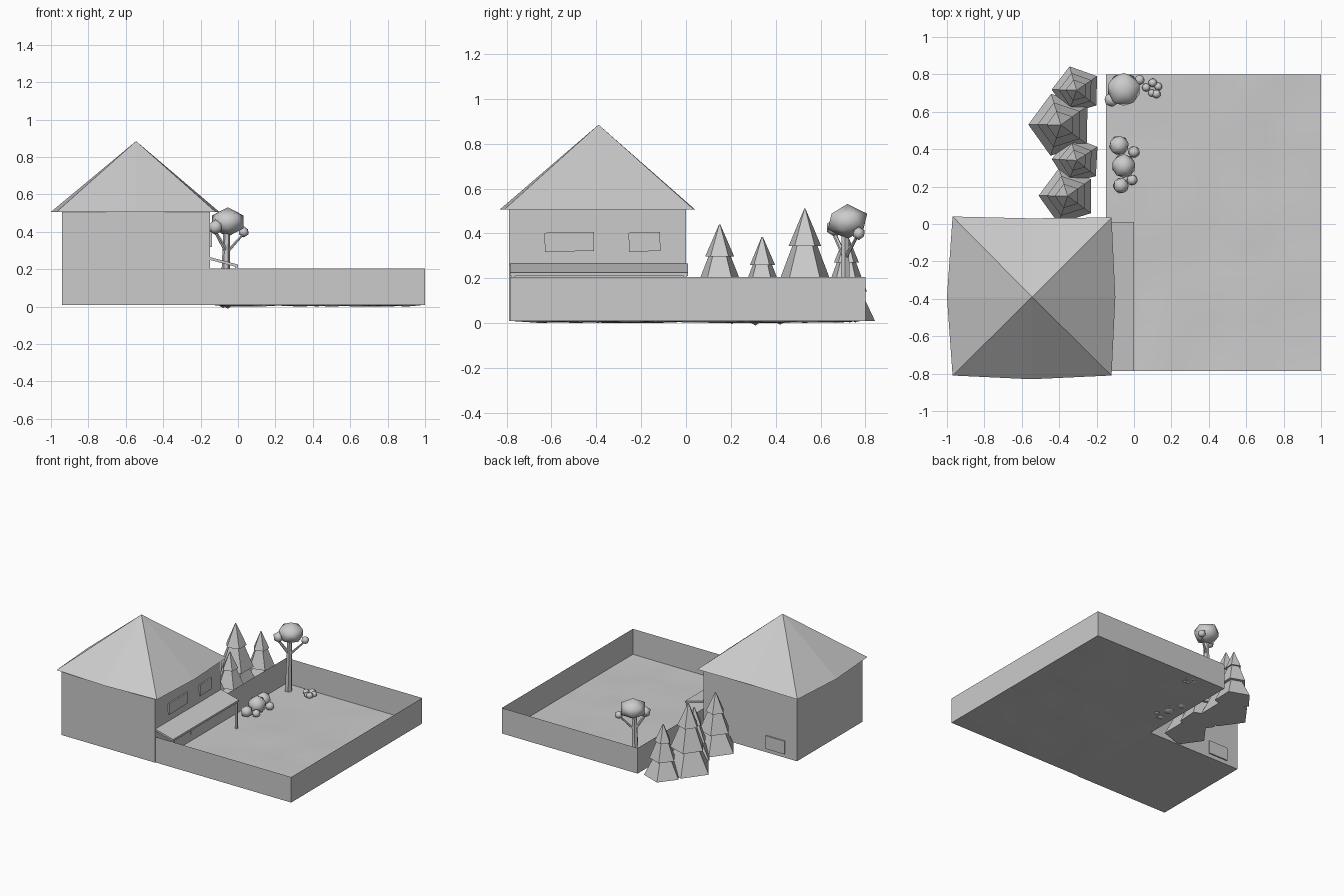
import bpy, bmesh, math, random
from mathutils import Vector

if "Cube" in bpy.data.objects:
    bpy.data.objects.remove(bpy.data.objects["Cube"])
random.seed(4)


def mesh_object(name, verts, faces, smooth=False):
    me = bpy.data.meshes.new(name)
    me.from_pydata([tuple(v) for v in verts], [], faces)
    bm = bmesh.new()
    bm.from_mesh(me)
    bmesh.ops.recalc_face_normals(bm, faces=bm.faces)
    bm.to_mesh(me)
    bm.free()
    me.polygons.foreach_set("use_smooth", [smooth] * len(me.polygons))
    ob = bpy.data.objects.new(name, me)
    bpy.context.collection.objects.link(ob)
    return ob


def box(name, lo, hi, tilt=0.0):
    bpy.ops.mesh.primitive_cube_add(size=1, location=[(a + b) / 2 for a, b in zip(lo, hi)])
    ob = bpy.context.object
    ob.name = name
    ob.scale = [b - a for a, b in zip(lo, hi)]
    ob.rotation_euler = (tilt, 0, 0)
    return ob


def ball(name, x, y, z, r, squash=1.0):
    bpy.ops.mesh.primitive_ico_sphere_add(subdivisions=1, radius=r, location=(x, y, z),
                                          rotation=(0, 0, random.uniform(0, 6)))
    ob = bpy.context.object
    ob.name = name
    ob.scale.z = squash
    bpy.ops.object.shade_smooth()
    return ob


def lathe(name, x, y, profile, sides, start):
    # stacked rings from (radius, height) pairs, closed at both ends
    verts, faces = [], []
    for r, z in profile:
        for i in range(sides):
            a = start + math.tau * i / sides
            verts.append((x + r * math.cos(a), y + r * math.sin(a), z))
    for k in range(len(profile) - 1):
        for i in range(sides):
            j = (i + 1) % sides
            faces.append((k * sides + i, k * sides + j, (k + 1) * sides + j, (k + 1) * sides + i))
    faces += [tuple(range(sides)), tuple(range(len(verts) - sides, len(verts)))]
    return mesh_object(name, verts, faces)


def limb(name, a, b, r1, r2):
    a, b = Vector(a), Vector(b)
    bpy.ops.mesh.primitive_cone_add(vertices=6, radius1=r1, radius2=r2, depth=(b - a).length,
                                    location=(a + b) / 2)
    ob = bpy.context.object
    ob.name = name
    ob.rotation_euler = (b - a).to_track_quat('Z', 'Y').to_euler()
    bpy.ops.object.shade_smooth_by_angle()


# House body and hipped roof with slightly bowed eaves
box("house_body", (-0.94, -0.79, 0.01), (-0.15, 0.0, 0.51))
eave = [(-0.97, -0.81), (-0.55, -0.83), (-0.12, -0.81), (-0.10, -0.39),
        (-0.12, 0.035), (-0.55, 0.03), (-0.97, 0.04), (-1.0, -0.39)]
roof = [(x, y, 0.507) for x, y in eave] + [(-0.545, -0.39, 0.885)]
mesh_object("roof", roof, [(i, (i + 1) % 8, 8) for i in range(8)] + [tuple(range(8))])

# Windows and door
box("side_window_left", (-0.155, -0.63, 0.32), (-0.14, -0.41, 0.405), 0.02)
box("side_window_right", (-0.155, -0.255, 0.32), (-0.14, -0.115, 0.405), 0.03)
box("back_window", (-0.84, -0.01, 0.04), (-0.68, 0.01, 0.14))
box("porch_window", (-0.155, -0.36, 0.06), (-0.145, -0.08, 0.15))

# Sloping porch roof on posts
section = [(-0.15, 0.265), (0.0, 0.225), (0.0, 0.21), (-0.15, 0.25)]
mesh_object("porch_roof", [(x, y, z) for y in (-0.785, 0.01) for x, z in section],
            [(0, 1, 2, 3), (4, 5, 6, 7)] + [(i, (i + 1) % 4, 4 + (i + 1) % 4, 4 + i) for i in range(4)])
for y in (-0.77, -0.005):
    box("porch_post", (-0.016, y - 0.007, 0.01), (-0.002, y + 0.007, 0.215))

# Uneven yard ground
n = 12
ground = [(-0.15 + 1.15 * i / n, -0.785 + 1.585 * j / n,
           0.01 + (random.uniform(-0.01, 0.006) if 0 < i < n and 0 < j < n else 0))
          for i in range(n + 1) for j in range(n + 1)]
mesh_object("yard_ground", ground,
            [(i * (n + 1) + j, (i + 1) * (n + 1) + j, (i + 1) * (n + 1) + j + 1, i * (n + 1) + j + 1)
             for i in range(n) for j in range(n)], True)

# Thin yard wall, open where the house closes it
path = [(-0.15, 0.0), (-0.15, 0.8), (1.0, 0.8), (1.0, -0.785), (-0.15, -0.785)]
mesh_object("yard_wall", [(x, y, z) for z in (0.01, 0.205) for x, y in path],
            [(i, i + 1, i + 6, i + 5) for i in range(4)])

# Five-sided tiered conifers
for x, y, r, top in [(-0.355, 0.15, 0.155, 0.44), (-0.307, 0.34, 0.133, 0.385),
                     (-0.391, 0.53, 0.174, 0.51), (-0.307, 0.715, 0.133, 0.40)]:
    h = (top - 0.01) / 3
    tiers = [(r, 0.01), (0.52 * r, 0.01 + h), (0.72 * r, 0.01 + h),
             (0.34 * r, 0.01 + 2 * h), (0.44 * r, 0.01 + 2 * h), (0.003, top)]
    lathe("conifer", x, y, tiers, 5, math.pi + random.uniform(-0.06, 0.06))

# Round-crowned tree
limb("tree_trunk", (-0.07, 0.71, 0.01), (-0.06, 0.71, 0.41), 0.026, 0.018)
limb("tree_branch", (-0.06, 0.71, 0.29), (0.03, 0.765, 0.39), 0.009, 0.006)
limb("tree_branch", (-0.06, 0.71, 0.29), (-0.12, 0.66, 0.40), 0.012, 0.009)
ball("tree_crown", -0.055, 0.72, 0.453, 0.098, 0.8)
ball("tree_crown_small", -0.12, 0.665, 0.425, 0.042)
ball("tree_crown_small", 0.03, 0.77, 0.40, 0.03)

# Bush clusters
for x, y, r in [(-0.08, 0.42, 0.058), (-0.055, 0.31, 0.07), (0.0, 0.385, 0.034),
                (-0.07, 0.205, 0.046), (-0.01, 0.235, 0.032),
                (0.065, 0.73, 0.025), (0.10, 0.755, 0.026), (0.13, 0.735, 0.024),
                (0.095, 0.7, 0.022), (0.12, 0.695, 0.026)]:
    ball("bush", x, y, 0.01 + 0.7 * r, r)
